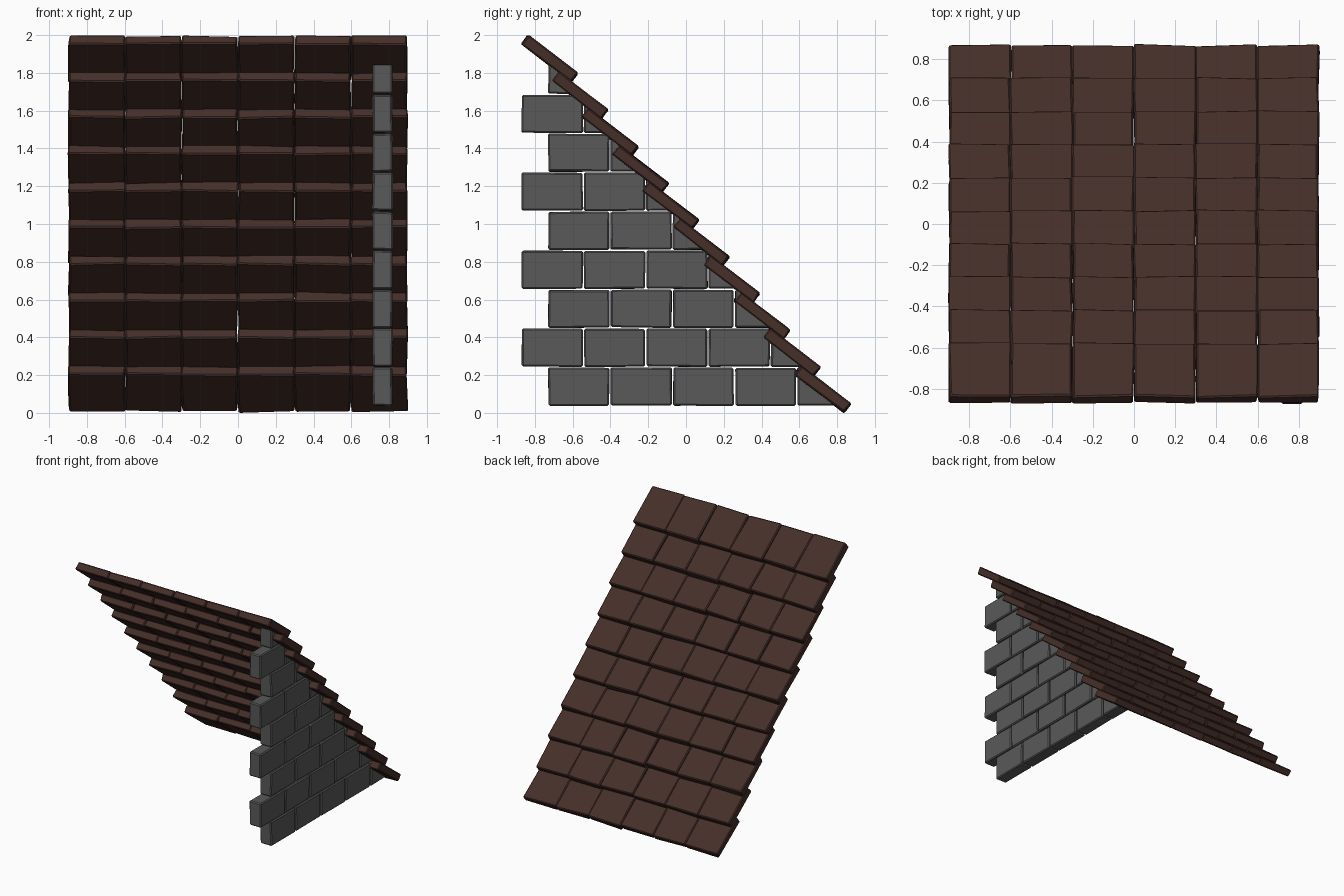
import bpy, bmesh, random
from math import radians
from mathutils import Matrix, Vector

if "Cube" in bpy.data.objects:
    bpy.data.objects.remove(bpy.data.objects["Cube"])

random.seed(4)


def material(name, rgb):
    m = bpy.data.materials.new(name)
    m.diffuse_color = (*rgb, 1)
    m.use_nodes = True
    m.node_tree.nodes["Principled BSDF"].inputs["Base Color"].default_value = m.diffuse_color
    return m


def add_block(target, size, matrix, jitter, bevel, cut=None):
    """Chamfered, slightly irregular box appended to the target mesh."""
    bm = bmesh.new()
    bmesh.ops.create_cube(bm, size=1)
    for v in bm.verts:
        v.co = Vector([c * s + random.uniform(-j, j) for c, s, j in zip(v.co, size, jitter)])
    bmesh.ops.bevel(bm, geom=bm.edges[:], offset=bevel, segments=1, affect='EDGES')
    bmesh.ops.transform(bm, matrix=matrix, verts=bm.verts[:])
    if cut:
        res = bmesh.ops.bisect_plane(bm, geom=bm.verts[:] + bm.edges[:] + bm.faces[:],
                                     plane_co=cut[0], plane_no=cut[1], clear_outer=True)
        edges = [e for e in bm.edges if e.is_boundary]
        if edges:
            bmesh.ops.holes_fill(bm, edges=edges)
    bmesh.ops.recalc_face_normals(bm, faces=bm.faces[:])
    tmp = bpy.data.meshes.new("tmp")
    bm.to_mesh(tmp)
    bm.free()
    target.from_mesh(tmp)
    bpy.data.meshes.remove(tmp)


def make_object(name, bm, mat):
    me = bpy.data.meshes.new(name)
    bm.to_mesh(me)
    bm.free()
    me.materials.append(mat)
    ob = bpy.data.objects.new(name, me)
    bpy.context.collection.objects.link(ob)
    return ob


# Roof: ten overlapping rows of six shingles
brown = material("shingle_brown", (0.06, 0.028, 0.022))
ROWS, COLS = 10, 6
roof = bmesh.new()
for r in range(ROWS):
    y = 0.722 - r * 1.444 / (ROWS - 1)
    z = 0.127 + r * 1.749 / (ROWS - 1)
    for c in range(COLS):
        x = (c - (COLS - 1) / 2) * 0.299
        place = Matrix.Translation((x, y, z)) @ Matrix.Rotation(radians(-37.5), 4, 'X')
        add_block(roof, (0.297, 0.33, 0.06), place, (0.006, 0.007, 0.004), 0.007)
make_object("roof_shingles", roof, brown)

# Gable wall: running-bond bricks trimmed along the roof slope
grey = material("brick_grey", (0.1, 0.1, 0.1))
SLOPE = 1.749 / 1.444
slope_z = lambda y: 0.108 - SLOPE * (y - 0.722)
cut = (Vector((0, 0.722, 0.108)), Vector((0, SLOPE, 1)).normalized())
wall = bmesh.new()
for course in range(9):
    bottom = 0.037 + course * 0.2065
    y = -0.73 if course % 2 == 0 else -0.87
    while slope_z(y) > bottom + 0.03:
        place = Matrix.Translation((0.765, y + 0.162, bottom + 0.1015))
        add_block(wall, (0.104, 0.323, 0.2), place, (0.003, 0.003, 0.003), 0.008, cut)
        y += 0.33
make_object("gable_bricks", wall, grey)
